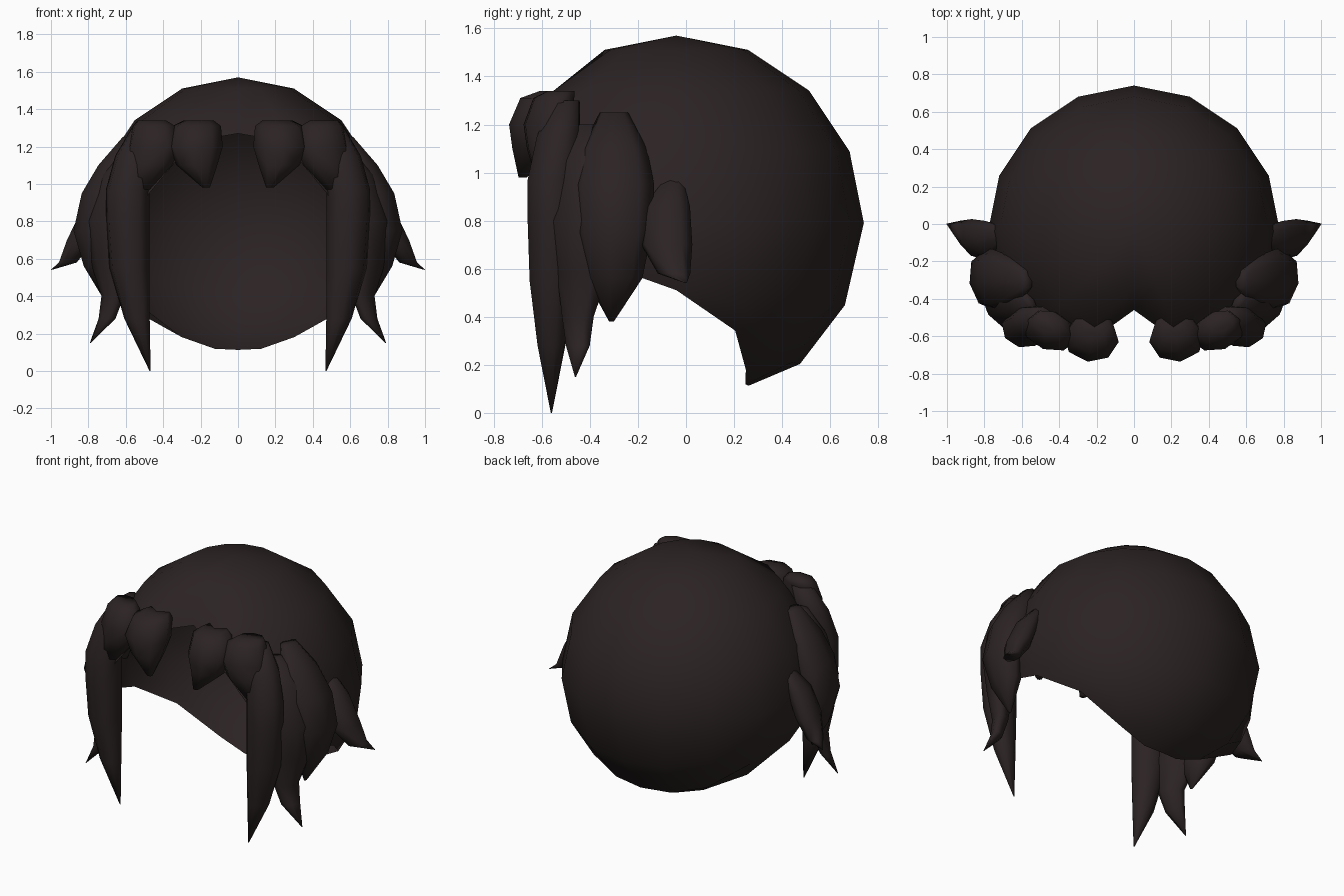
import bpy, bmesh
from math import sin, cos, radians, tau

if "Cube" in bpy.data.objects:
    bpy.data.objects.remove(bpy.data.objects["Cube"])

hair = bpy.data.materials.new("dark brown hair")
hair.use_nodes = True
colour = (.025, .017, .017, 1)
hair.diffuse_color = colour
bsdf = hair.node_tree.nodes["Principled BSDF"]
bsdf.inputs["Base Color"].default_value = colour
bsdf.inputs["Roughness"].default_value = 1


def finish(bm, name):
    """Weld the mesh, shade it smooth and add it to the scene."""
    bmesh.ops.remove_doubles(bm, verts=bm.verts, dist=.002)
    bmesh.ops.dissolve_degenerate(bm, edges=bm.edges, dist=.001)
    for face in bm.faces:
        face.smooth = True
    mesh = bpy.data.meshes.new(name)
    bm.to_mesh(mesh)
    bm.free()
    mesh.materials.append(hair)
    obj = bpy.data.objects.new(name, mesh)
    bpy.context.collection.objects.link(obj)


# Scalp cap: sphere columns, each ending at its own angle below the crown
radius, centre_y, centre_z = .78, -.04, .79
column_count = 16
column_ends = [155, 154, 145, 125, 111, 103, 85, 56, 40]   # back round to front
step = 360 / column_count


def cap_column(i):
    azimuth = radians(step * i)
    end = column_ends[min(i, column_count - i)]
    angles = [min(step * k, end) for k in range(5)]
    below = max(end - 90, 0)
    angles += [min(end, 90) + below * part for part in (.4, .75, 1)]
    points = []
    for angle in map(radians, angles):
        out = radius * sin(angle)
        points.append((out * sin(azimuth), centre_y + out * cos(azimuth),
                       centre_z + radius * cos(angle)))
    if end > 140:                                    # nape tucks in
        x, y, z = points[-1]
        points[-1] = (x * .95, y * .9, z + .03)
    if i == column_count // 2:                       # parting dips inward
        points[2:] = [(0, -.46, 1.27)] * len(points[2:])
    return points


bm = bmesh.new()
columns = [[bm.verts.new(p) for p in cap_column(i)] for i in range(column_count)]
for i, left in enumerate(columns):
    right = columns[(i + 1) % column_count]
    for k in range(len(left) - 1):
        bm.faces.new((left[k], left[k + 1], right[k + 1], right[k]))
finish(bm, "scalp_cap")


def lock(name, angle, flatness, stations, sides=8):
    """Loft flat oval rings (x, y, z, half width), once for each side of the head."""
    ca, sa = cos(radians(angle)), sin(radians(angle))
    for side, mirror in (("left", 1), ("right", -1)):
        bm = bmesh.new()
        rings = []
        for x, y, z, width in stations:
            ring = []
            for k in range(sides):
                turn = tau * k / sides
                u, v = width * cos(turn), width * flatness * sin(turn)
                ring.append(bm.verts.new((mirror * (x + u * ca - v * sa),
                                          y + u * sa + v * ca, z)))
            rings.append(ring)
        for upper, lower in zip(rings, rings[1:]):
            for k in range(sides):
                n = (k + 1) % sides
                bm.faces.new((upper[k], upper[n], lower[n], lower[k]))
        bm.faces.new(rings[0])
        bm.faces.new(rings[-1])
        bmesh.ops.recalc_face_normals(bm, faces=bm.faces)
        finish(bm, side + "_" + name)


# Rounded fringe beside the parting
lock("fringe_curl", 8, .85, [
    (.21, -.54, 1.34, .08), (.22, -.58, 1.31, .13), (.23, -.61, 1.2, .15),
    (.22, -.63, 1.1, .11), (.17, -.68, .98, .02)])

# Second curl, where the long front lock begins
lock("temple_curl", 20, .7, [
    (.46, -.52, 1.34, .08), (.45, -.55, 1.31, .12), (.45, -.57, 1.2, .15),
    (.47, -.57, 1.1, .13), (.55, -.56, .97, .09)])

# Long pointed lock framing the face
lock("front_lock", 14, .85, [
    (.5, -.5, 1.3, .07), (.55, -.53, 1.15, .11), (.59, -.56, .97, .12),
    (.59, -.56, .8, .12), (.58, -.56, .55, .11), (.54, -.56, .28, .07),
    (.47, -.56, 0, .003)])

# Shorter lock flicking outward behind it
lock("cheek_lock", 55, .6, [
    (.56, -.42, 1.2, .05), (.64, -.42, 1.05, .13), (.7, -.43, .8, .16),
    (.69, -.43, .58, .13), (.67, -.45, .4, .08), (.7, -.45, .28, .06),
    (.79, -.46, .15, .003)])

# Broad lock over the ear
lock("ear_lock", 80, .63, [
    (.58, -.3, 1.25, .06), (.66, -.3, 1.1, .14), (.73, -.3, .95, .17),
    (.78, -.3, .75, .16), (.75, -.3, .56, .12), (.71, -.31, .38, .01)])

# Small flick pointing out to the side
lock("side_flick", 75, .7, [
    (.69, -.05, 1, .03), (.77, -.08, .86, .1), (.84, -.08, .7, .11),
    (.91, -.05, .58, .07), (1, 0, .54, .003)])
